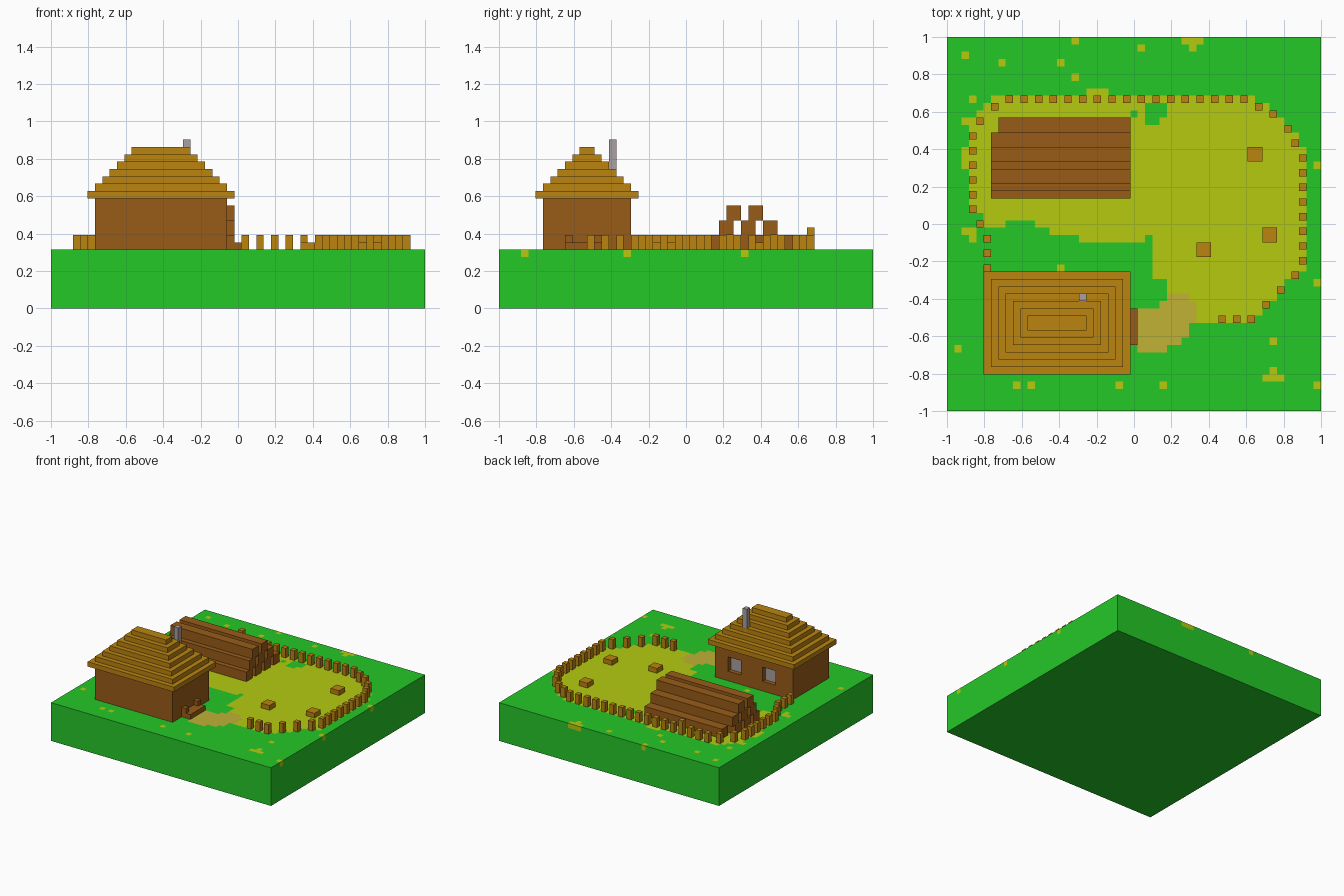
import bpy, bmesh
from mathutils import Matrix, Vector

if "Cube" in bpy.data.objects:
    bpy.data.objects.remove(bpy.data.objects["Cube"])

N = 51            # blocks along each side of the ground
U = 2 / N         # block size
GROUND = 8        # ground height in blocks


def material(name, hexcode):
    def lin(c):
        return c / 12.92 if c <= 0.04045 else ((c + 0.055) / 1.055) ** 2.4
    col = [lin(int(hexcode[k:k + 2], 16) / 255) for k in (0, 2, 4)] + [1]
    m = bpy.data.materials.new(name)
    m.use_nodes = True
    m.diffuse_color = col
    m.node_tree.nodes["Principled BSDF"].inputs["Base Color"].default_value = col
    return m


GRASS = material("grass green", "25C828")
DRY = material("dry grass", "B5CA10")
PATH = material("path tan", "C0B234")
DARK = material("dark wood", "985C18")
LIGHT = material("light wood", "BB8410")
STONE = material("stone grey", "ABA0A2")


def finish(name, bm, mats):
    me = bpy.data.meshes.new(name)
    bm.to_mesh(me)
    bm.free()
    for m in mats:
        me.materials.append(m)
    ob = bpy.data.objects.new(name, me)
    bpy.context.collection.objects.link(ob)
    return ob


def blocks(name, mat, boxes):
    """Boxes given in block units as (x0, x1, y0, y1, z0, z1)."""
    bm = bmesh.new()
    for x0, x1, y0, y1, z0, z1 in boxes:
        mid = Vector(((x0 + x1) / 2 * U - 1, (y0 + y1) / 2 * U - 1, (z0 + z1) / 2 * U))
        size = Vector((x1 - x0, y1 - y0, z1 - z0)) * U
        bmesh.ops.create_cube(bm, size=1, matrix=Matrix.Translation(mid) @ Matrix.Diagonal(size.to_4d()))
    return finish(name, bm, [mat])


def inside(x, y, poly):
    hit = False
    for (ax, ay), (bx, by) in zip(poly, poly[1:] + poly[:1]):
        if (ay > y) != (by > y) and x < ax + (y - ay) * (bx - ax) / (by - ay):
            hit = not hit
    return hit


# Ground: one slab whose top layer of blocks is coloured by outline
PADDOCK = [(7, 43), (19, 43), (19, 44), (22, 44), (22, 43), (42, 43), (43, 42), (45, 41),
           (47, 39), (48, 37), (49, 35), (49, 19), (48, 19), (46, 17), (44, 14), (42, 12),
           (30, 12), (30, 16), (30, 18), (28, 18), (28, 24), (27, 24), (27, 23), (18, 23),
           (18, 24), (14, 24), (14, 25), (12, 25), (12, 26), (8, 26), (8, 25), (5, 25),
           (5, 27), (4, 27), (3, 29), (3, 33), (2, 33), (2, 36), (3, 36), (3, 39), (5, 41), (6, 42)]
TRAIL = [(26, 14), (29, 14), (29, 15), (30, 15), (30, 16), (33, 16), (33, 15), (34, 15),
         (34, 12), (33, 11), (32, 9), (30, 9), (30, 8), (26, 8)]
TUFTS = {(2, 48), (7, 47), (17, 50), (15, 47), (17, 45), (26, 49), (32, 50), (33, 50), (34, 50),
         (33, 49), (3, 42), (50, 33), (50, 17), (1, 8), (9, 3), (11, 3), (23, 3), (29, 3), (44, 9),
         (43, 4), (44, 4), (45, 4), (44, 5), (50, 3), (15, 19), (2, 24), (3, 24), (3, 23), (2, 39)}


def ground_colour(i, j):
    x, y = i + 0.5, j + 0.5
    if inside(x, y, TRAIL):
        return 2
    if (i, j) in TUFTS:
        return 1
    notch = (27 <= i < 29 and 39 <= j < 42) or (i == 29 and 40 <= j < 42) or (i, j) == (25, 40)
    return 1 if inside(x, y, PADDOCK) and not notch else 0


bm = bmesh.new()
bmesh.ops.create_grid(bm, x_segments=N, y_segments=N, size=1,
                      matrix=Matrix.Translation((0, 0, GROUND * U)))
edges = [e for e in bm.edges if e.is_boundary]
for drop in (1, GROUND - 1):
    geo = bmesh.ops.extrude_edge_only(bm, edges=edges)["geom"]
    bmesh.ops.translate(bm, vec=(0, 0, -drop * U), verts=[g for g in geo if isinstance(g, bmesh.types.BMVert)])
    edges = [g for g in geo if isinstance(g, bmesh.types.BMEdge) and g.is_boundary]
bmesh.ops.contextual_create(bm, geom=edges)
bmesh.ops.recalc_face_normals(bm, faces=bm.faces)
for f in bm.faces:
    c = f.calc_center_median()
    if c.z > (GROUND - 1) * U:
        i, j = (min(N - 1, max(0, int((v + 1) / U))) for v in (c.x, c.y))
        f.material_index = ground_colour(i, j)
finish("ground", bm, [GRASS, DRY, PATH])

# House walls, with two window openings in the back wall
blocks("house_walls", DARK, [
    (6, 24, 6, 17, 8, 15),
    (6, 24, 17, 18, 8, 10), (6, 24, 17, 18, 13, 15),
    (6, 10, 17, 18, 10, 13), (13, 18, 17, 18, 10, 13), (21, 24, 17, 18, 10, 13)])
blocks("window_panes", STONE, [(x, x + 3, 17, 17.1, 10, 13) for x in (10, 18)])

# Stepped hip roof
for k in range(7):
    blocks(f"roof_step_{k + 1}", LIGHT, [(5 + k, 25 - k, 5 + k, 19 - k, 15 + k, 16 + k)])

blocks("chimney", STONE, [(18, 19, 15, 16, 16, 23)])

# Doorstep with a short post at each end
blocks("doorstep", DARK, [(24, 26, 9, 14, 8, 9), (24, 25, 9, 10, 9, 10), (24, 25, 13, 14, 9, 10)])

# Stacked log pile: four, three, then two logs
for row in range(3):
    for n in range(4 - row):
        y, z = 29 + row + 3 * n, GROUND + 2 * row
        blocks(f"log_{row + 1}_{n + 1}", DARK, [(7 if n == 3 else 6, 25, y, y + 2, z, z + 2)])

# Fence posts around the paddock
posts = [(i, 42) for i in range(8, 41, 2)]
posts += [(3, j) for j in range(27, 38, 2)] + [(6, 41), (4, 39), (4, 25)]
posts += [(5, j) for j in (19, 21, 23)]
posts += [(48, j) for j in range(20, 35, 2)]
posts += [(42, 41), (44, 40), (46, 38), (47, 36), (47, 18), (45, 16), (43, 14), (41, 12), (39, 12), (37, 12)]
blocks("fence_posts", LIGHT,
       [(i, i + 1, j, j + 1, GROUND, GROUND + (3 if (i, j) == (14, 42) else 2)) for i, j in posts])

# Low blocks lying in the paddock
blocks("paddock_blocks", LIGHT,
       [(i, i + 2, j, j + 2, GROUND, GROUND + 1) for i, j in ((41, 34), (43, 23), (34, 21))])
